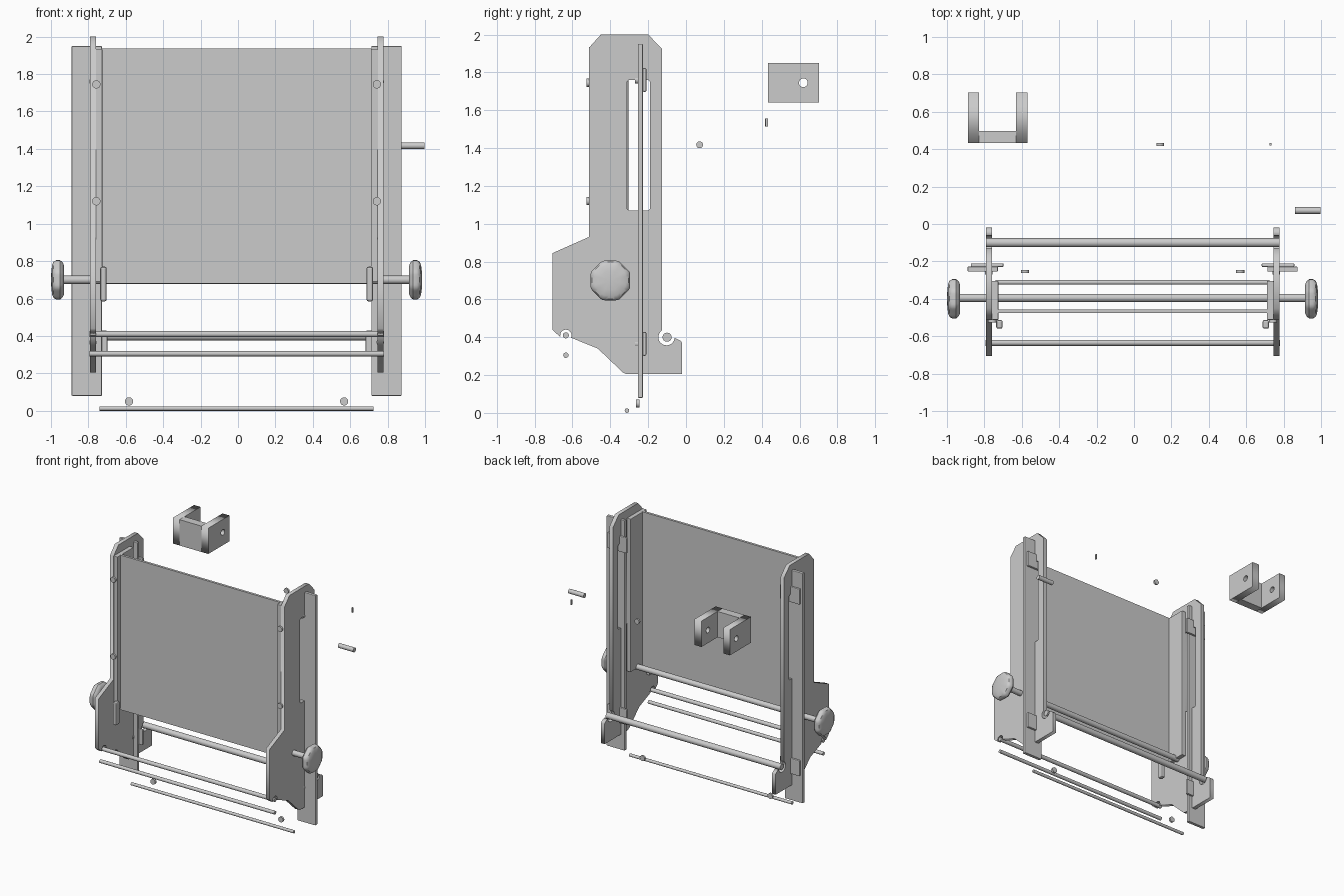
import bpy, bmesh
from math import cos, sin, radians, pi
from mathutils import Matrix, Vector

if "Cube" in bpy.data.objects:
    bpy.data.objects.remove(bpy.data.objects["Cube"])

CX = -0.0075  # mirror plane of the frame


def finish(name, bm, smooth=False):
    me = bpy.data.meshes.new(name)
    bm.to_mesh(me)
    bm.free()
    ob = bpy.data.objects.new(name, me)
    bpy.context.collection.objects.link(ob)
    if smooth:
        bpy.ops.object.select_all(action='DESELECT')
        ob.select_set(True)
        bpy.context.view_layer.objects.active = ob
        bpy.ops.object.shade_smooth_by_angle(angle=radians(35))
    return ob


def box(name, x, y, z, bevel=0.0):
    bm = bmesh.new()
    bmesh.ops.create_cube(bm, size=1)
    lo = Vector((min(x), min(y), min(z)))
    hi = Vector((max(x), max(y), max(z)))
    for v in bm.verts:
        v.co = Vector([(lo[i] + hi[i]) / 2 + v.co[i] * (hi[i] - lo[i]) for i in range(3)])
    if bevel:
        bmesh.ops.bevel(bm, geom=bm.edges[:], offset=bevel, segments=2,
                        affect='EDGES', profile=0.5)
    return finish(name, bm)


def rod(name, a, b, r, seg=24):
    a, b = Vector(a), Vector(b)
    bm = bmesh.new()
    rot = (b - a).to_track_quat('Z', 'Y').to_matrix().to_4x4()
    bmesh.ops.create_cone(bm, cap_ends=True, segments=seg, radius1=r, radius2=r,
                          depth=(b - a).length,
                          matrix=Matrix.Translation((a + b) / 2) @ rot)
    return finish(name, bm, True)


def arc(c, r, a0, a1, n=14):
    return [(c[0] + r * cos(radians(a0 + (a1 - a0) * i / n)),
             c[1] + r * sin(radians(a0 + (a1 - a0) * i / n))) for i in range(n + 1)]


def plate(name, loops, x0, x1):
    """Extrude y-z outlines (first is the rim, others are holes) from x0 to x1."""
    cu = bpy.data.curves.new(name, 'CURVE')
    cu.dimensions = '2D'
    cu.fill_mode = 'BOTH'
    cu.extrude = abs(x1 - x0) / 2
    for pts in loops:
        sp = cu.splines.new('POLY')
        sp.points.add(len(pts) - 1)
        for p, q in zip(sp.points, pts):
            p.co = (q[0], q[1], 0, 1)
        sp.use_cyclic_u = True
    tmp = bpy.data.objects.new(name + "_curve", cu)
    bpy.context.collection.objects.link(tmp)
    dg = bpy.context.evaluated_depsgraph_get()
    me = bpy.data.meshes.new_from_object(tmp.evaluated_get(dg))
    bpy.data.objects.remove(tmp)
    me.transform(Matrix(((0, 0, 1, (x0 + x1) / 2), (1, 0, 0, 0), (0, 1, 0, 0), (0, 0, 0, 1))))
    me.name = name
    ob = bpy.data.objects.new(name, me)
    bpy.context.collection.objects.link(ob)
    return ob


def knob(name, x, s):
    # eight-sided lobed grip, rounded on the rim
    prof = [(0, .03), (0, .075), (.008, .094), (.022, .105), (.042, .105),
            (.056, .097), (.064, .08), (.068, .05), (.07, .02)]
    n = 48
    bm = bmesh.new()
    rings = []
    for t, r in prof:
        ring = []
        for i in range(n):
            a = 2 * pi * i / n
            d = (a + pi / 8) % (pi / 4) - pi / 8
            f = min(1 / cos(d), 1.06)
            ring.append(bm.verts.new((x + s * t, -.40 + r * f * cos(a), .70 + r * f * sin(a))))
        rings.append(ring)
    for p, q in zip(rings, rings[1:]):
        for i in range(n):
            bm.faces.new((p[i], p[(i + 1) % n], q[(i + 1) % n], q[i]))
    bm.faces.new(rings[0])
    bm.faces.new(rings[-1])
    bmesh.ops.recalc_face_normals(bm, faces=bm.faces)
    finish(name, bm, True)


# side plate outline with two open rod notches, and its tall slot
outline = ([(-.45, 2.0), (-.513, 1.93), (-.513, .93), (-.705, .845), (-.705, .44), (-.695, .428)]
           + arc((-.635, .41), .03, 195, -25)
           + [(-.466, .34), (-.335, .215), (-.315, .205), (-.02, .205), (-.02, .37), (-.03, .382)]
           + arc((-.103, .40), .043, -5, -235)
           + [(-.127, 1.925), (-.2, 2.0)])
slot = [(-.302, 1.07), (-.2, 1.07), (-.19, 1.08), (-.19, 1.75), (-.2, 1.76),
        (-.302, 1.76), (-.312, 1.75), (-.312, 1.08)]

for s, side in ((-1, "left"), (1, "right")):
    def X(*d):
        return [CX + s * v for v in d]
    plate("side_plate_" + side, [outline, slot], *X(.753, .785))
    # rail plank crossing the side plate, with clips at both ends
    box("rail_plank_" + side, X(.72, .882), (-.254, -.228), (.08, 1.95), .004)
    for z in (.365, 1.76):
        box("rail_clip_" + side, X(.69, .865), (-.23, -.21), (z - .063, z + .063), .006)
        rod("clip_screw_" + side, (CX + s * .768, -.27, z), (CX + s * .768, -.254, z), .02)
    # flange carrying the sheet, with its front screws
    box("sheet_flange_" + side, X(.718, .753), (-.512, -.305), (.69, 1.935), .003)
    for z in (1.12, 1.745):
        rod("flange_screw_" + side, (CX + s * .75, -.526, z), (CX + s * .75, -.51, z), .022)
    # small stop block under the sheet
    box("stop_block_" + side, X(.695, .729), (-.56, -.513), (.585, .77), .01)
    knob("knob_" + side, CX + s * .922, s)
    # loose screws below
    rod("loose_screw_" + side, (CX + s * .575, -.263, .05), (CX + s * .575, -.247, .05), .022)

# main sheet and axle
box("main_sheet", (-.73, .715), (-.476, -.456), (.68, 1.937))
rod("axle", (-.94, -.395, .70), (.925, -.395, .70), .022)

# cross rods
for name, y, z, r, h in (("back_rod", -.10, .40, .024, .785), ("front_rod", -.635, .41, .016, .787),
                         ("loose_front_rod", -.635, .305, .014, .787),
                         ("bottom_rod", -.312, .012, .012, .732)):
    rod(name, (CX - h, y, z), (CX + h, y, z), r)

# separate U bracket with pin holes
rim = [(.433, 1.64), (.704, 1.64), (.704, 1.85), (.433, 1.85)]
hole = arc((.62, 1.745), .023, 0, 345, 23)
plate("bracket_arm_left", [rim, hole], -.888, -.83)
plate("bracket_arm_right", [rim, hole], -.632, -.57)
box("bracket_base", (-.83, -.632), (.433, .498), (1.64, 1.85))

# separate pin, washer and wedge
rod("loose_pin", (.86, .072, 1.417), (.998, .072, 1.417), .018)
rod("loose_washer", (.14, .417, 1.535), (.14, .432, 1.535), .021)
box("loose_wedge", (.725, .735), (.42, .434), (1.515, 1.555))
